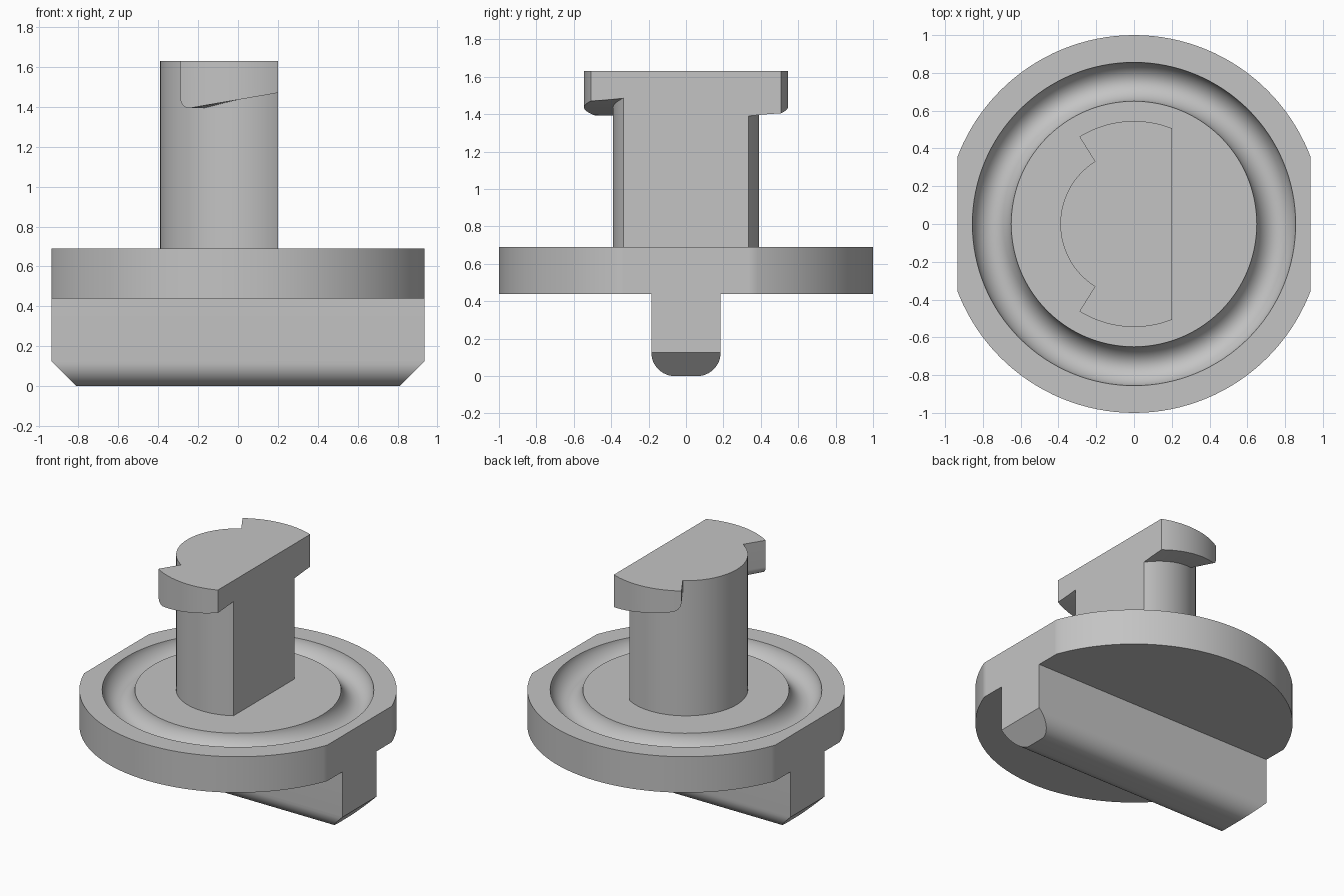
import bpy, bmesh
from math import sin, cos, pi, radians, sqrt
from mathutils import Matrix

if "Cube" in bpy.data.objects:
    bpy.data.objects.remove(bpy.data.objects["Cube"])

GREY = (0.55, 0.55, 0.55, 1)
mat = bpy.data.materials.new("plain grey")
mat.use_nodes = True
mat.diffuse_color = GREY
mat.node_tree.nodes["Principled BSDF"].inputs["Base Color"].default_value = GREY

FLAT_X = 0.935      # side flats of disc and blade
STEM_X = 0.2        # flat of stem and head
STEM_R, LUG_R = 0.39, 0.545
DISC_BOTTOM, DISC_TOP, TOP = 0.44, 0.69, 1.63


def slice_off(bm, point, normal):
    """Remove everything beyond a plane and cap the cut."""
    cut = bmesh.ops.bisect_plane(bm, geom=bm.verts[:] + bm.edges[:] + bm.faces[:],
                                 plane_co=point, plane_no=normal, clear_outer=True)
    edges = [e for e in cut["geom_cut"] if isinstance(e, bmesh.types.BMEdge)]
    bmesh.ops.holes_fill(bm, edges=edges, sides=0)


def finish(bm, name):
    bmesh.ops.recalc_face_normals(bm, faces=bm.faces[:])
    mesh = bpy.data.meshes.new(name)
    bm.to_mesh(mesh)
    bm.free()
    mesh.materials.append(mat)
    obj = bpy.data.objects.new(name, mesh)
    bpy.context.collection.objects.link(obj)
    bpy.ops.object.select_all(action='DESELECT')
    obj.select_set(True)
    bpy.context.view_layer.objects.active = obj
    bpy.ops.object.shade_smooth_by_angle(angle=radians(32))
    return obj


# Disc: turned profile with a rounded ring groove, then two side flats
groove = []
for i in range(17):
    t = pi * i / 16
    groove.append((0.753 - 0.103 * cos(t), DISC_TOP - 0.1 * max(sin(t), 0) ** 1.3))
profile = [(0, DISC_TOP)] + groove + [(1, DISC_TOP), (1, DISC_BOTTOM), (0, DISC_BOTTOM)]
bm = bmesh.new()
ring = [bm.verts.new((r, 0, z)) for r, z in profile]
edges = [bm.edges.new(pair) for pair in zip(ring, ring[1:])]
bmesh.ops.spin(bm, geom=ring + edges, cent=(0, 0, 0), axis=(0, 0, 1),
               angle=2 * pi, steps=128, use_merge=True)
bmesh.ops.remove_doubles(bm, verts=bm.verts[:], dist=1e-5)
for side in (-1, 1):
    slice_off(bm, (side * FLAT_X, 0, 0), (side, 0, 0))
finish(bm, "disc")

# Blade: bar with rounded lower edges and chamfered ends
half, rad = 0.185, 0.125
section = [(-half, DISC_BOTTOM)]
for centre, start in ((rad - half, pi), (half - rad, 1.5 * pi)):
    for i in range(13):
        a = start + i / 12 * pi / 2
        section.append((centre + rad * cos(a), rad + rad * sin(a)))
section.append((half, DISC_BOTTOM))
bm = bmesh.new()
face = bm.faces.new([bm.verts.new((-FLAT_X, y, z)) for y, z in section])
new = bmesh.ops.extrude_face_region(bm, geom=[face])["geom"]
bmesh.ops.translate(bm, vec=(2 * FLAT_X, 0, 0),
                    verts=[v for v in new if isinstance(v, bmesh.types.BMVert)])
for side in (-1, 1):
    slice_off(bm, (side * (FLAT_X - 0.125), 0, 0), (side, 0, -1))
finish(bm, "blade")

# Stem: cylinder with one flat
bm = bmesh.new()
bmesh.ops.create_cone(bm, cap_ends=True, segments=128, radius1=STEM_R, radius2=STEM_R,
                      depth=TOP - DISC_TOP,
                      matrix=Matrix.Translation((0, 0, (TOP + DISC_TOP) / 2)))
slice_off(bm, (STEM_X, 0, 0), (1, 0, 0))
finish(bm, "stem")


# Lugs: arc blocks with a spiral ramp below and a rounded free end
def lug(name, start, stop, free_end, ramp_start):
    bm = bmesh.new()
    sections = []
    round_r = 0.06
    steps = 56
    for i in range(steps + 1):
        # samples crowd towards both ends so that the rounding is smooth
        a = start + (stop - start) * (1 - cos(pi * i / steps)) / 2
        z = 1.385 + 0.0016 * (a - ramp_start)
        gap = radians(abs(a - free_end)) * LUG_R
        if gap < round_r:
            z += round_r - sqrt(max(round_r ** 2 - (round_r - gap) ** 2, 0))
        c, s = cos(radians(a)), sin(radians(a))
        corners = ((STEM_R - 0.004, z), (LUG_R, z), (LUG_R, TOP), (STEM_R - 0.004, TOP))
        sections.append([bm.verts.new((r * c, r * s, h)) for r, h in corners])
    for p, q in zip(sections, sections[1:]):
        for k in range(4):
            n = (k + 1) % 4
            bm.faces.new((p[k], p[n], q[n], q[k]))
    bm.faces.new(sections[0])
    bm.faces.new(sections[-1])
    slice_off(bm, (STEM_X, 0, 0), (1, 0, 0))
    finish(bm, name)


lug("front_lug", -122, -52, -122, -122)
lug("back_lug", 52, 122, 122, 56)
